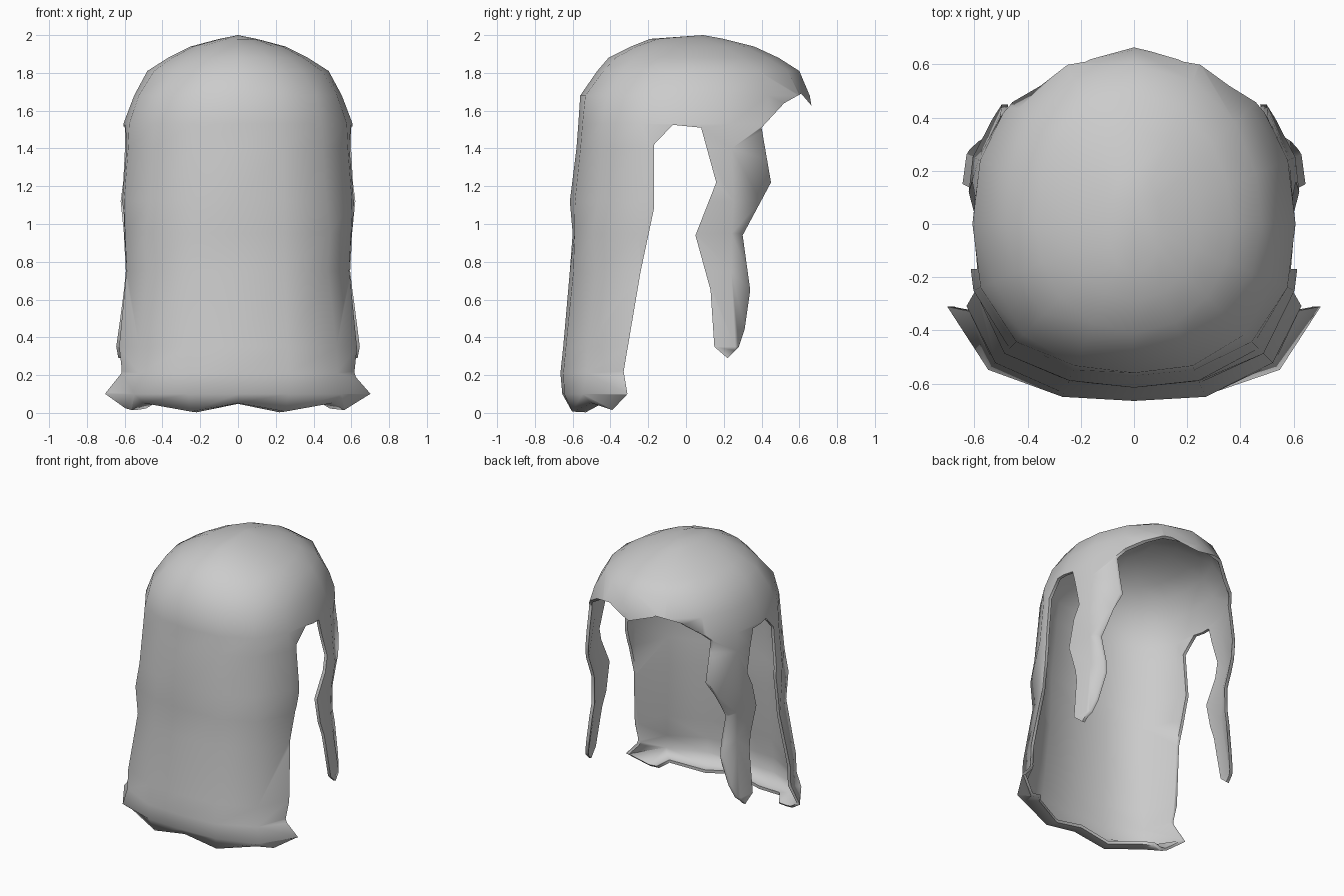
import bpy, bmesh
from math import sin, cos, pi

cube = bpy.data.objects.get("Cube")
if cube:
    bpy.data.objects.remove(cube, do_unlink=True)

SEGMENTS = 16
WALL = 0.022

# Rings: height, half width, front depth, back depth, front and back squareness
RINGS = [
    (0.028, 0.59, 0.54, 0.54, 2.3, 3.0),
    (0.032, 0.65, 0.62, 0.615, 2.3, 3.0),
    (0.10, 0.735, 0.66, 0.655, 2.3, 3.0),
    (0.21, 0.66, 0.66, 0.665, 2.3, 3.0),
    (0.35, 0.665, 0.66, 0.65, 2.3, 3.0),
    (0.75, 0.605, 0.66, 0.615, 2.3, 2.8),
    (0.95, 0.61, 0.67, 0.60, 2.3, 3.2),
    (1.12, 0.635, 0.68, 0.615, 2.3, 2.4),
    (1.40, 0.61, 0.68, 0.58, 2.3, 2.5),
    (1.53, 0.607, 0.68, 0.57, 2.2, 2.45),
    (1.68, 0.55, 0.655, 0.56, 2.2, 2.4),
    (1.81, 0.48, 0.60, 0.47, 2.1, 2.05),
    (1.88, 0.37, 0.49, 0.41, 2.0, 2.0),
    (1.94, 0.25, 0.36, 0.29, 2.0, 2.0),
    (1.98, 0.10, 0.20, 0.19, 2.0, 2.0),
]

# Side outline of the hair: fringe, side lock, ear gap, back edge
SIDE = [(0.9, 2.2), (0.9, 1.60), (0.67, 1.62), (0.61, 1.69), (0.52, 1.64),
        (0.40, 1.51), (0.45, 1.22), (0.30, 0.94), (0.34, 0.65), (0.31, 0.44),
        (0.28, 0.35), (0.22, 0.29), (0.15, 0.35), (0.13, 0.65), (0.05, 0.94),
        (0.16, 1.22), (0.08, 1.51), (-0.07, 1.525), (-0.17, 1.42),
        (-0.17, 1.08), (-0.24, 0.75), (-0.33, 0.22), (-0.31, 0.10),
        (-0.39, 0.015), (-0.39, 0), (-0.9, 0), (-0.9, 2.2)]


def finish(bm, name):
    bmesh.ops.recalc_face_normals(bm, faces=bm.faces)
    mesh = bpy.data.meshes.new(name)
    bm.to_mesh(mesh)
    bm.free()
    obj = bpy.data.objects.new(name, mesh)
    bpy.context.collection.objects.link(obj)
    return obj


def ring(bm, z, w, front, back, n_front, n_back):
    verts = []
    for i in range(SEGMENTS):
        a = 2 * pi * i / SEGMENTS
        s, c = sin(a), -cos(a)
        depth, n = (front, n_front) if c > 0 else (back, n_back)
        r = (abs(s / w) ** n + abs(c / depth) ** n) ** (-1 / n)
        # Wavy lower hem, dipping towards the side corners
        wave = 0
        if z < 0.05:
            wave = 0.02 if i % 2 == 0 else -0.025 if abs(s) < 0.5 else -0.06
        verts.append(bm.verts.new((r * s, r * c, z + wave)))
    return verts


# Full hair shell
bm = bmesh.new()
rings = [ring(bm, *row) for row in RINGS]
for low, high in zip(rings, rings[1:]):
    for i in range(SEGMENTS):
        j = (i + 1) % SEGMENTS
        bm.faces.new((low[i], low[j], high[j], high[i]))
crown = bm.verts.new((0, 0.09, 2.0))
for i in range(SEGMENTS):
    bm.faces.new((rings[-1][i], rings[-1][(i + 1) % SEGMENTS], crown))
hair = finish(bm, "hair")
if max(hair.data.polygons, key=lambda p: p.center.z).normal.z < 0:
    hair.data.flip_normals()

# Prism of the side outline, used to trim the shell
bm = bmesh.new()
face = bm.faces.new([bm.verts.new((-1, y, z)) for y, z in SIDE])
out = bmesh.ops.extrude_face_region(bm, geom=[face])["geom"]
bmesh.ops.translate(bm, vec=(2, 0, 0),
                    verts=[v for v in out if isinstance(v, bmesh.types.BMVert)])
cutter = finish(bm, "trim_cutter")
cutter.hide_render = True

# Thicken and trim
solid = hair.modifiers.new("thickness", 'SOLIDIFY')
solid.thickness = WALL
solid.offset = -1
trim = hair.modifiers.new("trim", 'BOOLEAN')
trim.operation = 'INTERSECT'
trim.solver = 'EXACT'
trim.object = cutter
bpy.ops.object.select_all(action='DESELECT')
hair.select_set(True)
bpy.context.view_layer.objects.active = hair
for name in ("thickness", "trim"):
    bpy.ops.object.modifier_apply(modifier=name)
bpy.data.objects.remove(cutter, do_unlink=True)

# Colour and smooth shading
grey = bpy.data.materials.new("light_grey")
grey.use_nodes = True
colour = (0.6, 0.6, 0.6, 1)
grey.diffuse_color = colour
grey.node_tree.nodes["Principled BSDF"].inputs["Base Color"].default_value = colour
hair.data.materials.clear()
hair.data.materials.append(grey)
bpy.ops.object.shade_smooth_by_angle(angle=1.2)
